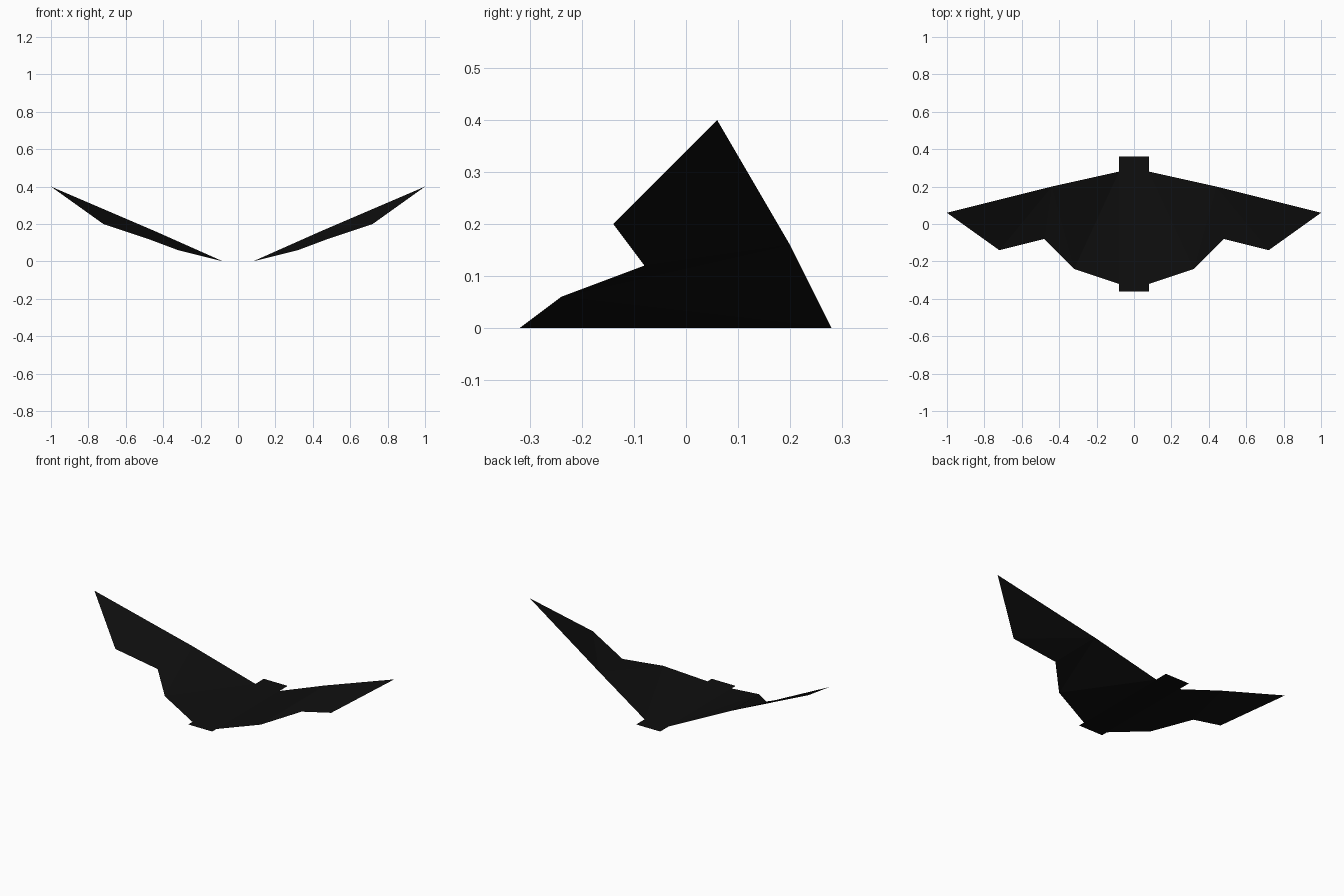
import bpy

if "Cube" in bpy.data.objects:
    bpy.data.objects.remove(bpy.data.objects["Cube"])

black = bpy.data.materials.new("near_black")
black.diffuse_color = (0.0045, 0.0045, 0.0045, 1)
black.use_nodes = True
black.node_tree.nodes["Principled BSDF"].inputs["Base Color"].default_value = black.diffuse_color


def sheet(name, verts, faces):
    mesh = bpy.data.meshes.new(name)
    mesh.from_pydata(verts, [], faces)
    mesh.materials.append(black)
    mesh.update()
    obj = bpy.data.objects.new(name, mesh)
    bpy.context.collection.objects.link(obj)
    return obj


# Flat body strip, paper thin
sheet("body", [(-.08, -.36, 0), (.08, -.36, 0), (.08, .36, 0), (-.08, .36, 0)], [(0, 1, 2, 3)])

# Wing outline: leading edge from root to tip, then trailing edge back to root
outline = [(.08, .28, 0), (.44, .20, .16), (1, .06, .40), (.72, -.14, .20),
           (.48, -.08, .12), (.32, -.24, .06), (.08, -.32, 0)]
panels = [(6, 5, 0), (5, 1, 0), (5, 4, 1), (4, 3, 1), (3, 2, 1)]

# Raised wings, one per side, facing up
for name, side in (("right_wing", 1), ("left_wing", -1)):
    verts = [(x * side, y, z) for x, y, z in outline]
    sheet(name, verts, [p[::side] for p in panels])
